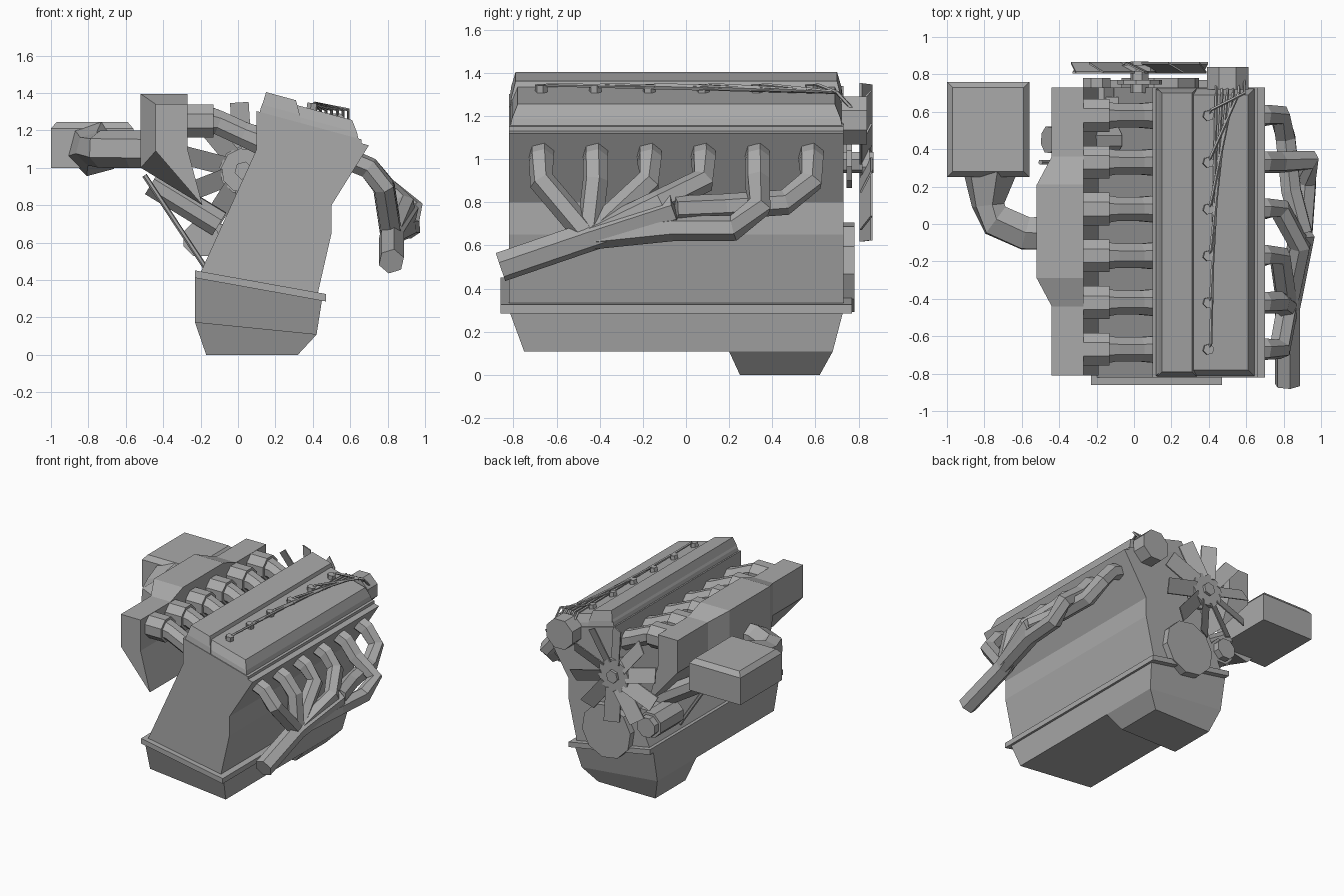
import bpy, bmesh, math
from mathutils import Vector

cube = bpy.data.objects.get("Cube")
if cube:
    bpy.data.objects.remove(cube, do_unlink=True)

grey = bpy.data.materials.new("engine grey")
grey.use_nodes = True
grey.diffuse_color = (.4, .4, .4, 1)
grey.node_tree.nodes["Principled BSDF"].inputs["Base Color"].default_value = grey.diffuse_color

FRONT, BACK = -.82, .73      # ends of the block
COVER_LEAN = -.27            # sideways slope of the cylinder head
PAN_LEAN = -.18              # sideways slope of the pan joint


def loft(name, rings):
    """Bridge equal rings of points and cap both ends."""
    bm = bmesh.new()
    rows = [[bm.verts.new(point) for point in ring] for ring in rings]
    for near, far in zip(rows, rows[1:]):
        for i in range(len(near)):
            bm.faces.new((near[i - 1], near[i], far[i], far[i - 1]))
    bm.faces.new(rows[0])
    bm.faces.new(rows[-1])
    bmesh.ops.recalc_face_normals(bm, faces=bm.faces)
    mesh = bpy.data.meshes.new(name)
    bm.to_mesh(mesh)
    bm.free()
    mesh.materials.append(grey)
    part = bpy.data.objects.new(name, mesh)
    bpy.context.collection.objects.link(part)


def prism(name, profile, front, back):
    """Extrude an x-z profile from front to back."""
    loft(name, [[(x, y, z) for x, z in profile] for y in (front, back)])


def slab(left, right, front, back, height, lean=0, inset=0):
    """Rectangular ring, optionally leaning sideways and inset."""
    left, right = left + inset, right - inset
    front, back = front + inset, back - inset
    corners = ((left, front), (right, front), (right, back), (left, back))
    return [(x, y, height + lean * x) for x, y in corners]


def tube(name, path, radii, sides=6):
    """Faceted pipe along a path; radii is one number or one per point."""
    points = [Vector(point) for point in path]
    if not isinstance(radii, list):
        radii = [radii] * len(points)
    side = (points[1] - points[0]).orthogonal()
    rings = []
    for i, (point, radius) in enumerate(zip(points, radii)):
        before, after = points[max(i - 1, 0)], points[min(i + 1, len(points) - 1)]
        along = (after - before).normalized()
        side = (side - along * side.dot(along)).normalized()
        up = along.cross(side)
        turns = [math.tau * (k + .5) / sides for k in range(sides)]
        rings.append([point + radius * (side * math.cos(t) + up * math.sin(t)) for t in turns])
    loft(name, rings)


def disc(name, x, z, radius, front, back, sides=10):
    """Faceted cylinder lying along the engine."""
    tube(name, [(x, front, z), (x, back, z)], radius, sides)


# Leaning block with cylinder head
block_profile = [(-.2, .44), (.1, 1.1), (.1, 1.28), (.7, 1.12),
                 (.5, .8), (.5, .65), (.42, .3)]
prism("block", block_profile, FRONT, BACK)


# Valve cover: joint rim, main body and raised left ridge, all on the head slope
def cover_part(name, left, right, low, high, inset):
    shoulder = (low + high) / 2
    loft(name, [slab(left, right, FRONT, BACK, low, COVER_LEAN),
                slab(left, right, FRONT, BACK, shoulder, COVER_LEAN, inset / 3),
                slab(left, right, FRONT, BACK, high, COVER_LEAN, inset)])


cover_part("cover_rim", .1, .66, 1.28, 1.33, 0)
cover_part("valve_cover", .11, .65, 1.3, 1.42, .04)
cover_part("cover_ridge", .12, .34, 1.3, 1.445, .03)

# Oil pan, its flange and the deep sump at the back
loft("pan_flange", [slab(-.23, .47, -.86, .77, z, PAN_LEAN) for z in (.37, .41)])
loft("oil_pan", [slab(-.23, .45, FRONT, BACK, .38, PAN_LEAN),
                 slab(-.23, .42, -.75, .68, .15, -.1)])
loft("sump", [slab(-.23, .42, .2, .68, .15, -.1),
              slab(-.17, .32, .25, .62, 0)])


# Wedge shaped intake plenum that bulges outward in the middle
def plenum_ring(y, bulge):
    outer, top, bottom = -.44 - .08 * bulge, 1.34 + .055 * bulge, 1.09 - .09 * bulge
    outline = [(outer, top), (-.27, top), (-.27, 1.1), (-.19, .8), (outer, bottom)]
    return [(x, y, z) for x, z in outline]


half = [(.25, 1), (.4, 0), (.77, 0)]
stations = [(-reach, bulge) for reach, bulge in reversed(half)] + half
loft("intake_plenum", [plenum_ring(reach - .04, bulge) for reach, bulge in stations])

# Six cylinders: intake runner, spark plug and lead each
cylinders = [-.67 + .25 * i for i in range(6)]
for i, y in enumerate(cylinders):
    tube(f"runner_collar_{i}", [(-.29, y, 1.25), (-.13, y, 1.25)], .095, 8)
    tube(f"runner_{i}", [(-.15, y, 1.25), (-.1, y, 1.24), (.03, y, 1.18), (.13, y, 1.14)],
         [.08, .07, .07, .08], 8)
    tube(f"spark_plug_{i}", [(.39, y, 1.28), (.4, y, 1.345)], .03)
    end = .44 + .03 * i
    tube(f"plug_lead_{i}", [(.4, y, 1.33), (.41, y + .03, 1.345),
                            (end, .7, 1.31), (end, .8, 1.2)], .009, 5)

# Air box with chamfered lid, and its inlet duct
box_sides = (-1, -.56, .25, .76)
loft("air_box", [slab(*box_sides, 1), slab(*box_sides, 1.21),
                 slab(*box_sides, 1.245, inset=.03)])
tube("air_duct", [(-.77, .28, 1.1), (-.78, .1, 1.1), (-.74, .02, 1.1),
                  (-.58, -.05, 1.1), (-.48, -.05, 1.1)], [.15, .09, .1, .1, .1])

# Exhaust: six header pipes bend down from the head into one collector
merge, collector_top = (.82, -.45, .64), (.9, -.05, .77)
tails = {3: [(.89, -.12, .8), merge],
         4: [(.935, .34, .78), (.92, .22, .68), (.9, -.06, .68), merge],
         5: [(.81, .46, .8), (.84, .18, .78), collector_top]}
for i, y in enumerate(cylinders):
    bend = [(.58, y, 1.05), (.7, y, 1), (.78, y, .9)]
    tube(f"exhaust_pipe_{i}", bend + tails.get(i, [merge]), .06)
tube("exhaust_collector", [collector_top, merge, (.82, -.86, .5)], .07)

# Cooling fan at the back
hub = Vector((.03, .835, .985))
disc("fan_shaft", hub.x, hub.z, .05, .7, .87, 6)
disc("water_pump_pulley", hub.x, hub.z, .12, .745, .77)
disc("fan_hub", hub.x, hub.z, .13, .815, .85)
thick = Vector((0, .005, 0))
blades = 10
for i in range(blades):
    turn = math.tau * (i + .6) / blades
    out = Vector((math.cos(turn), 0, math.sin(turn)))
    width = Vector((-out.z, .5, out.x)) * .05
    section = [-width - thick, width - thick, width + thick, thick - width]
    loft(f"fan_blade_{i}", [[hub + out * reach + corner for corner in section]
                            for reach in (.1, .365)])

# Pulleys, alternator and distributor
disc("crank_pulley", .14, .5, .21, .72, .78)
disc("alternator", -.2, .62, .1, .45, BACK, 8)
disc("alternator_pulley", -.2, .62, .08, BACK, .78, 8)
prism("alternator_bracket", [(-.2, .6), (-.16, .7), (.05, .7), (.05, .5)], .5, .68)
disc("distributor", .5, 1.18, .12, .72, .84, 8)

# Oil filter and dipstick on the intake side
tube("oil_filter", [(-.46, .45, .92), (-.1, .45, .7)], .075, 8)
tube("dipstick", [(-.5, .33, .96), (-.17, .33, .46)], .014)
